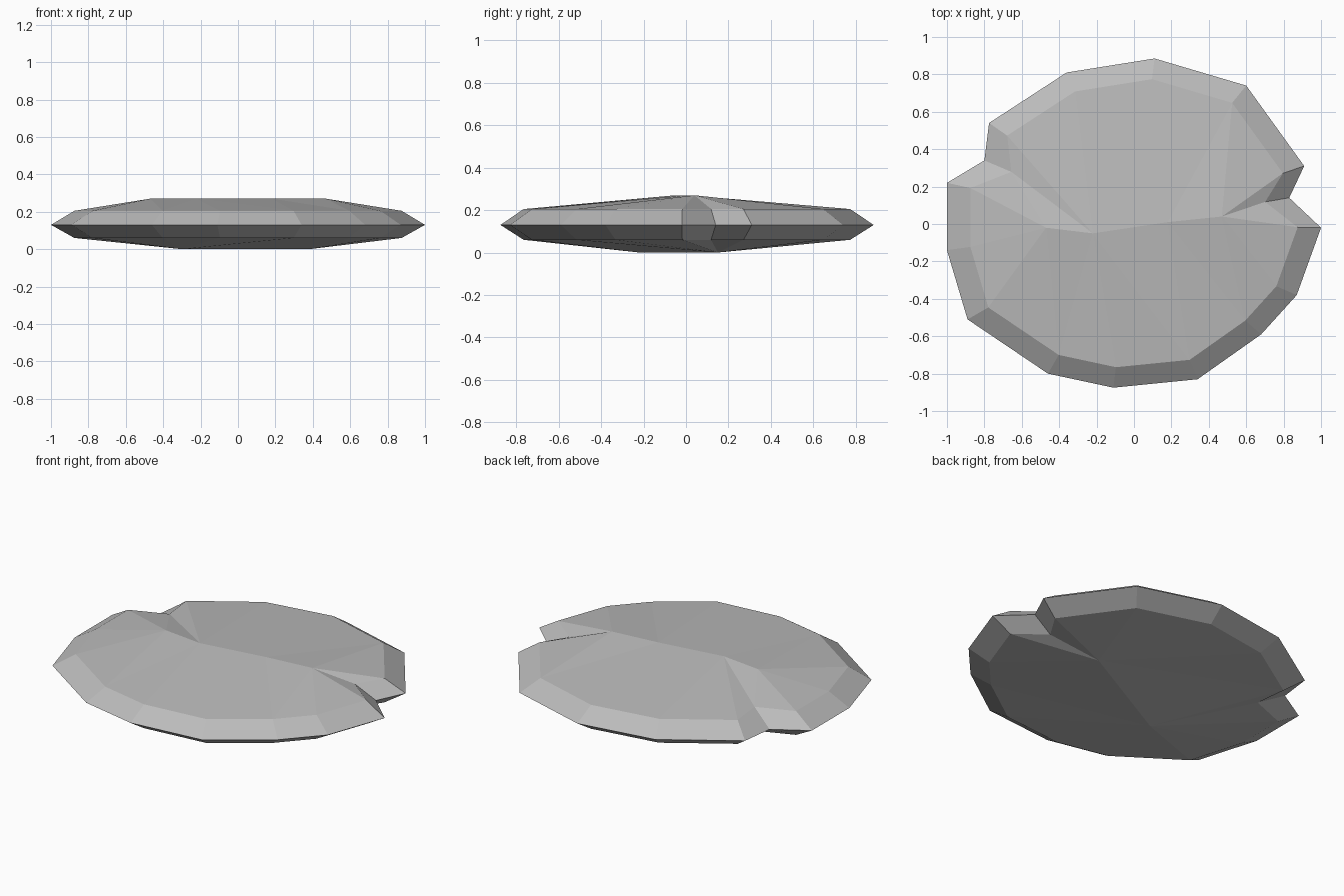
import bpy
import bmesh

default_cube = bpy.data.objects.get("Cube")
if default_cube:
    bpy.data.objects.remove(default_cube, do_unlink=True)

# Stone colour
stone = bpy.data.materials.new("stone grey")
stone.use_nodes = True
grey = (0.5, 0.5, 0.5, 1.0)
stone.diffuse_color = grey
shader = stone.node_tree.nodes["Principled BSDF"]
shader.inputs["Base Color"].default_value = grey
shader.inputs["Roughness"].default_value = 0.9

# Chipped outline, counter-clockwise seen from above
OUTLINE = [
    (1.0, -0.02), (0.83, 0.14), (0.91, 0.31), (0.6, 0.74),
    (0.11, 0.885), (-0.36, 0.81), (-0.775, 0.54), (-0.8, 0.34),
    (-1.0, 0.22), (-1.0, -0.14), (-0.89, -0.51), (-0.46, -0.8),
    (-0.11, -0.875), (0.34, -0.83), (0.68, -0.59), (0.87, -0.38),
]
NOTCHES = {1: 0.845, 7: 0.82}
BEVEL_SCALE = 0.875

# Ridge points, and the ridge point each outline corner runs up to
TOP_RIDGE = {"a": (-0.47, -0.02), "b": (-0.22, -0.05),
             "c": (0.18, 0.01), "d": (0.47, 0.04)}
TOP_LINKS = "dddccbbaaaabbcdd"
BOTTOM_RIDGE = {"e": (0.38, 0.15), "f": (-0.3, -0.22)}
BOTTOM_LINKS = "eeeeeeffffffffee"


def add_cap(bm, rim, bevel_z, ridge_z, ridge_points, links):
    """Bevel band inside the rim, then facets rising to a ridge."""
    count = len(rim)
    ring = []
    for i, (x, y) in enumerate(OUTLINE):
        s = NOTCHES.get(i, BEVEL_SCALE)
        ring.append(bm.verts.new((x * s, y * s, bevel_z)))
    ridge = {name: bm.verts.new((x, y, ridge_z))
             for name, (x, y) in ridge_points.items()}
    for i in range(count):
        j = (i + 1) % count
        here, after = ridge[links[i]], ridge[links[j]]
        bm.faces.new((rim[i], rim[j], ring[j], ring[i]))
        bm.faces.new((ring[i], ring[j], here))
        if here != after:
            bm.faces.new((here, ring[j], after))


# Flat faceted stone
bm = bmesh.new()
rim = [bm.verts.new((x, y, 0.13)) for x, y in OUTLINE]
add_cap(bm, rim, 0.205, 0.27, TOP_RIDGE, TOP_LINKS)
add_cap(bm, rim, 0.06, 0.0, BOTTOM_RIDGE, BOTTOM_LINKS)
bmesh.ops.recalc_face_normals(bm, faces=bm.faces[:])

mesh = bpy.data.meshes.new("flat_stone")
bm.to_mesh(mesh)
bm.free()
mesh.materials.append(stone)
flat_stone = bpy.data.objects.new("flat_stone", mesh)
bpy.context.collection.objects.link(flat_stone)
